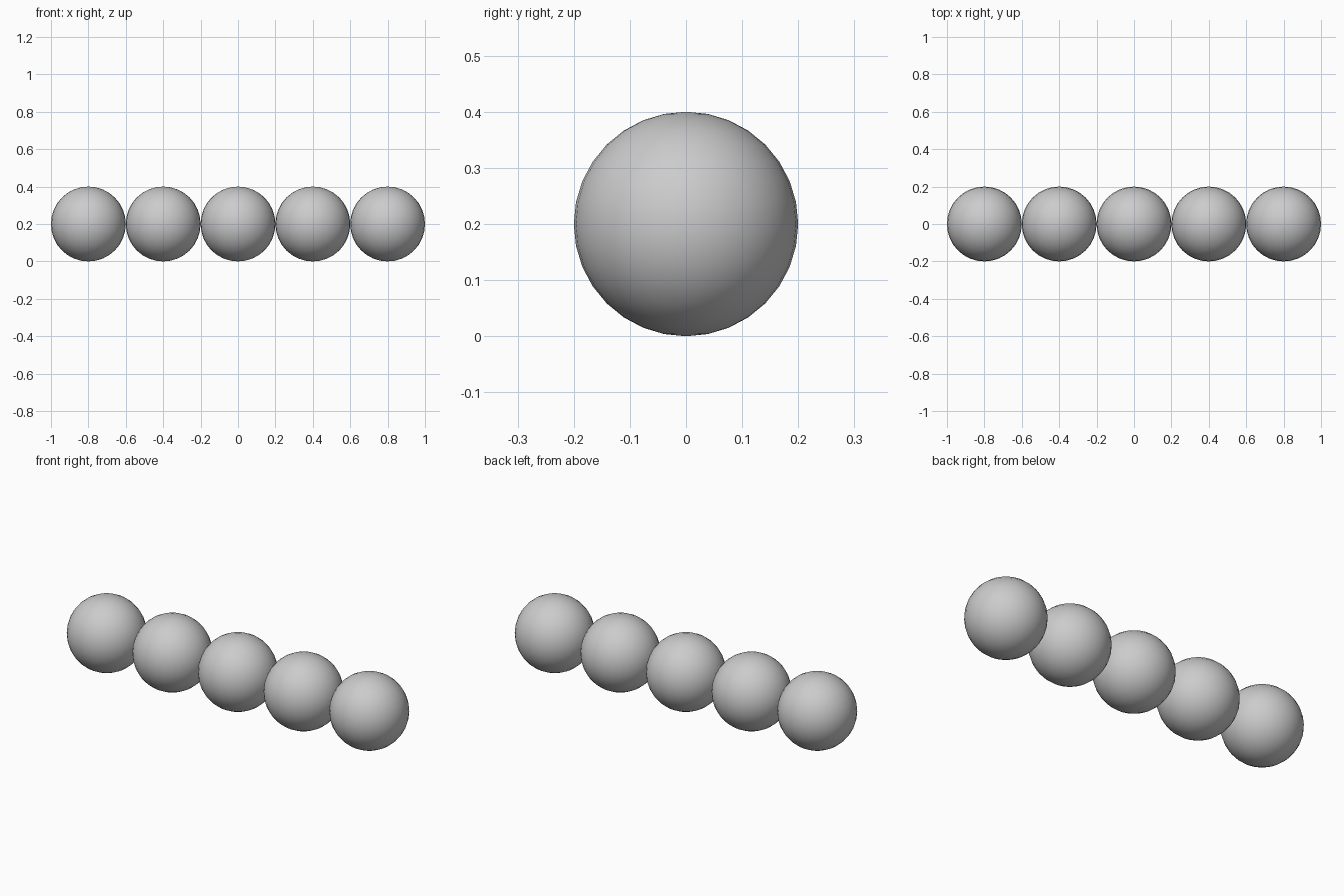
import bpy

if "Cube" in bpy.data.objects:
    bpy.data.objects.remove(bpy.data.objects["Cube"])

RADIUS = 0.2
COUNT = 5

# Row of touching smooth balls along x, resting on the ground
for i in range(COUNT):
    x = (i - (COUNT - 1) / 2) * 2 * RADIUS
    bpy.ops.mesh.primitive_uv_sphere_add(segments=32, ring_count=16, radius=RADIUS,
                                         location=(x, 0, RADIUS))
    bpy.context.object.name = f"ball_{i + 1}"
    bpy.ops.object.shade_smooth()
